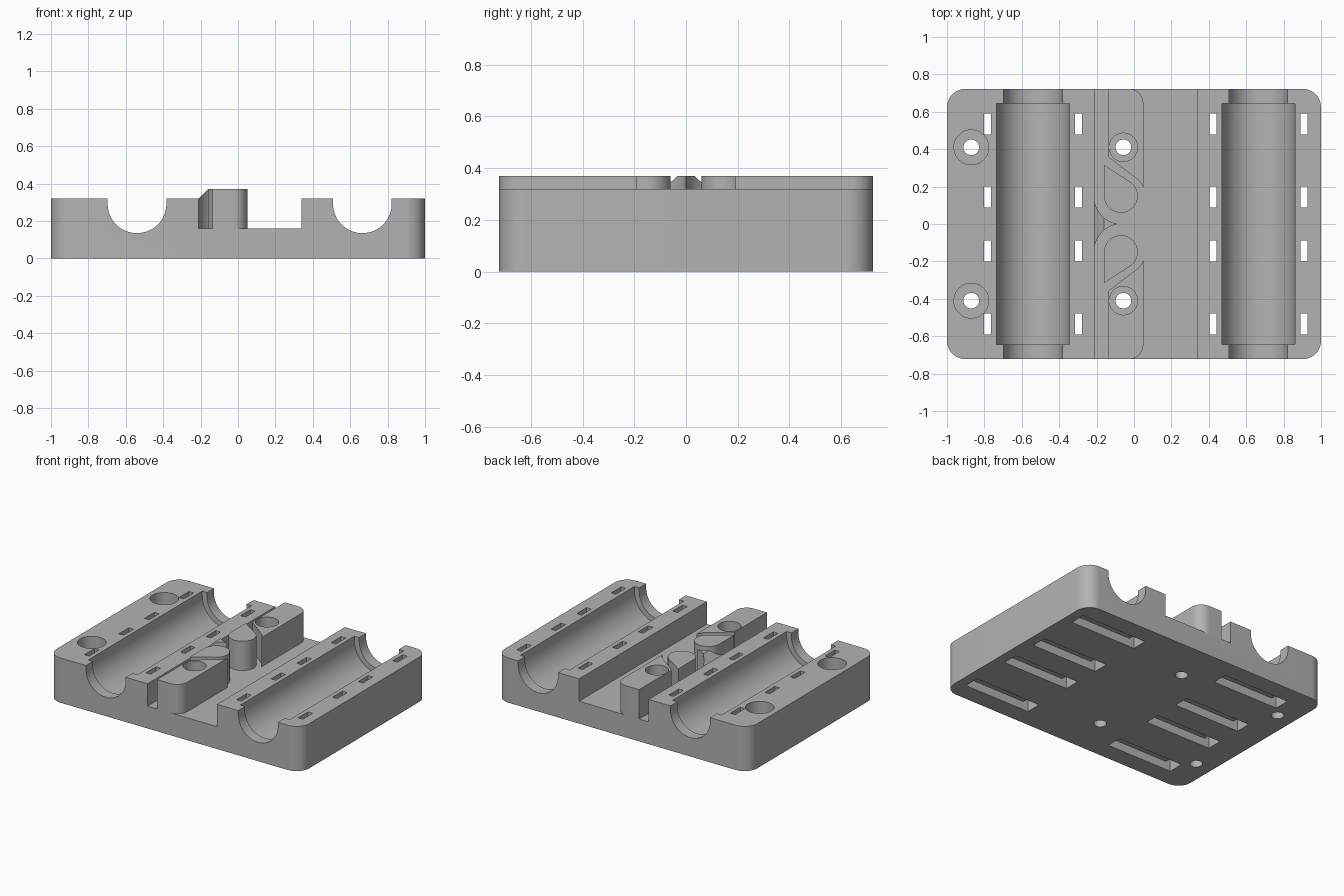
import bpy, bmesh
from math import sin, cos, radians

cube = bpy.data.objects.get("Cube")
if cube:
    bpy.data.objects.remove(cube, do_unlink=True)

grey = bpy.data.materials.new("plain grey")
grey.use_nodes = True
colour = (0.45, 0.45, 0.45, 1)
grey.diffuse_color = colour
grey.node_tree.nodes["Principled BSDF"].inputs["Base Color"].default_value = colour

HALF_Y = 0.723
TOP, FLOOR, CLAMP_TOP = 0.32, 0.16, 0.37


def arc(cx, cy, r, start, end, steps=12):
    angles = [radians(start + (end - start) * i / steps) for i in range(steps + 1)]
    return [(cx + r * cos(a), cy + r * sin(a)) for a in angles]


def prism(name, points, low, high, along_y=False):
    """Extrude an outline along z, or an x-z outline along y."""
    bm = bmesh.new()
    verts = [bm.verts.new((u, low, v) if along_y else (u, v, low)) for u, v in points]
    face = bm.faces.new(verts)
    moved = bmesh.ops.extrude_face_region(bm, geom=[face])["geom"]
    step = (0, high - low, 0) if along_y else (0, 0, high - low)
    bmesh.ops.translate(bm, vec=step, verts=[g for g in moved if isinstance(g, bmesh.types.BMVert)])
    bmesh.ops.recalc_face_normals(bm, faces=bm.faces)
    mesh = bpy.data.meshes.new(name)
    bm.to_mesh(mesh)
    bm.free()
    mesh.materials.append(grey)
    obj = bpy.data.objects.new(name, mesh)
    bpy.context.collection.objects.link(obj)
    return obj


def box(x0, x1, y0, y1, z0, z1):
    return prism("cutter", [(x0, y0), (x1, y0), (x1, y1), (x0, y1)], z0, z1)


def disc(x, y, r, z0, z1):
    return prism("cutter", arc(x, y, r, 0, 360, 40)[:-1], z0, z1)


def cut(target, cutter):
    mod = target.modifiers.new("cut", 'BOOLEAN')
    mod.operation = 'DIFFERENCE'
    mod.solver = 'EXACT'
    mod.object = cutter
    bpy.context.view_layer.objects.active = target
    bpy.ops.object.modifier_apply(modifier=mod.name)
    bpy.data.objects.remove(cutter, do_unlink=True)


# Body: rounded plate with a central belt channel
outline = []
for sx, sy, start in ((1, 1, 0), (-1, 1, 90), (-1, -1, 180), (1, -1, 270)):
    outline += arc(sx * 0.9, sy * (HALF_Y - 0.1), 0.1, start, start + 90)
body = prism("body", outline, 0, TOP)
cut(body, box(-0.21, 0.34, -1, 1, FLOOR, 1))

# Bearing troughs, each with a wide middle and narrower ends, and cable tie slots
for cx in (-0.54, 0.665):
    for r, end in ((0.157, 1), (0.195, 0.645)):
        trough = [(cx + r, 0.5), (cx - r, 0.5)] + arc(cx, 0.292, r, 180, 360, 32)
        cut(body, prism("cutter", trough, -end, end, along_y=True))
    tie = [(-0.262, -0.1), (0.262, -0.1), (0.262, 0.5), (0.225, 0.5),
           (0.225, 0.06), (-0.225, 0.06), (-0.225, 0.5), (-0.262, 0.5)]
    for y in (-0.535, -0.145, 0.145, 0.535):
        cut(body, prism("cutter", [(cx + u, v) for u, v in tie],
                        y - 0.056, y + 0.056, along_y=True))

parts = [body]
for side, label in ((1, "back"), (-1, "front")):
    def flip(points):
        return [(x, side * y) for x, y in points]

    # Clamp block with a slanted, rounded inner end
    block_outline = ([(-0.135, 0.355)] + arc(-0.062, 0.15, 0.12, 55, 20, 6)
                     + arc(-0.03, HALF_Y - 0.08, 0.08, 0, 90) + [(-0.135, HALF_Y)])
    block = prism("clamp_block_" + label, flip(block_outline), FLOOR - 0.01, CLAMP_TOP)

    # Teardrop post that the belt loops around
    drop = [(-0.16, 0.316)] + arc(-0.07, 0.15, 0.09, 180, 417, 30)
    post = prism("belt_post_" + label, flip(drop), FLOOR - 0.01, CLAMP_TOP)
    parts += [block, post]

    # Counterbored screw holes
    y = side * 0.41
    cut(body, disc(-0.87, y, 0.093, FLOOR, 1))
    cut(body, disc(-0.87, y, 0.042, -1, 1))
    cut(body, disc(-0.057, y, 0.042, -1, 1))
    cut(block, disc(-0.057, y, 0.076, 0.2, 1))
    cut(block, disc(-0.057, y, 0.042, -1, 1))

# Wedge between the posts, sloping up from the channel wall
curve = arc(-0.062, 0.15, 0.152, 180, 260.7, 14)
tip = curve[-1][0]
wedge_outline = ([(-0.23, 0.15)] + curve[:-1] + [(tip, 0)]
                 + [(x, -y) for x, y in reversed(curve[:-1])] + [(-0.23, -0.15)])
wedge = prism("belt_wedge", wedge_outline, FLOOR - 0.01, CLAMP_TOP)
cut(wedge, prism("cutter", [(-0.25, 0.28), (-0.13, 0.4), (-0.25, 0.4)], -1, 1, along_y=True))
parts.append(wedge)

# Smooth curved walls, keep edges sharp
bpy.ops.object.select_all(action='DESELECT')
for part in parts:
    part.select_set(True)
bpy.context.view_layer.objects.active = body
bpy.ops.object.shade_smooth_by_angle(angle=radians(30))
